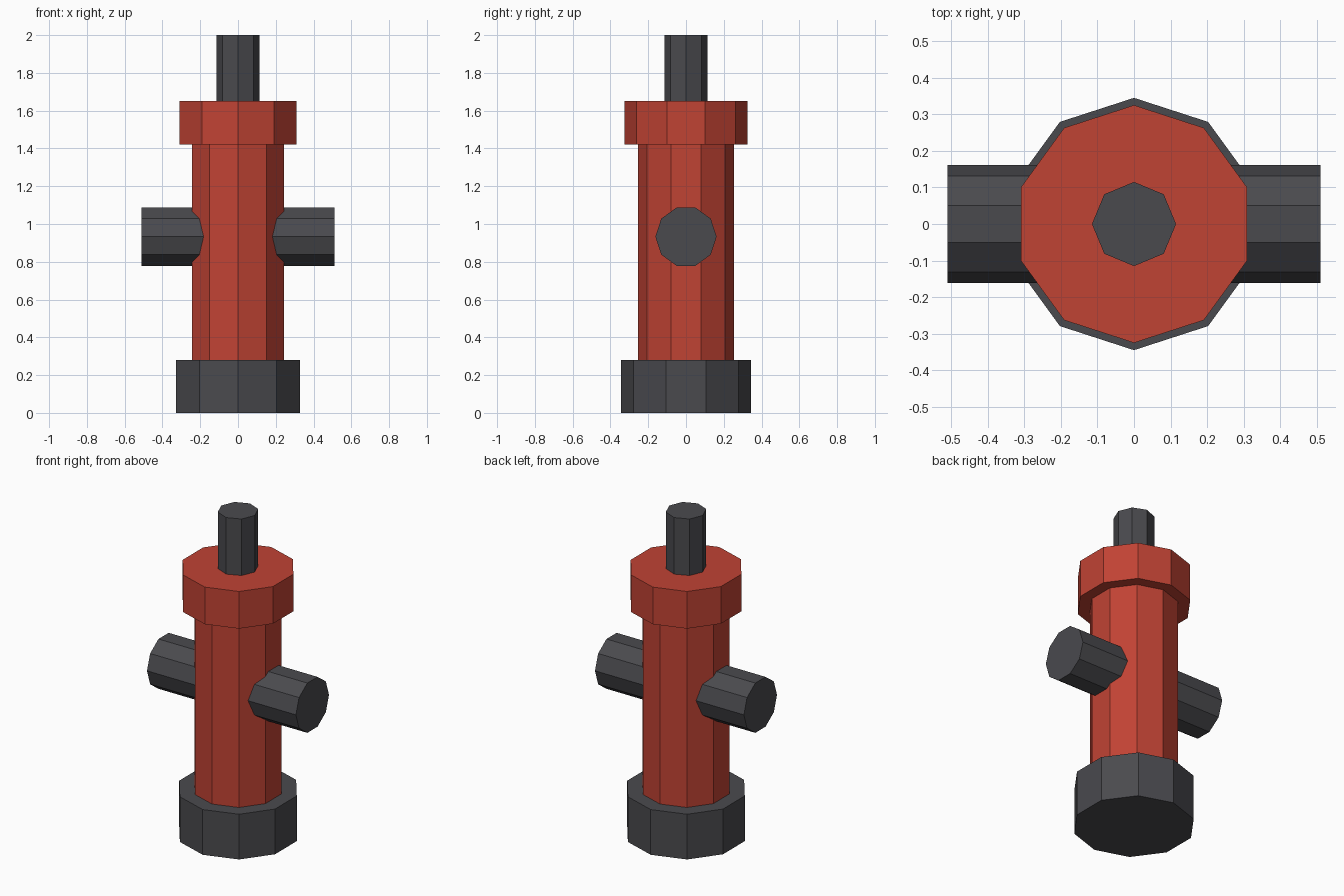
import bpy, bmesh
from math import sin, cos, pi, radians
from mathutils import Matrix

if "Cube" in bpy.data.objects:
    bpy.data.objects.remove(bpy.data.objects["Cube"], do_unlink=True)


def material(name, rgb):
    mat = bpy.data.materials.new(name)
    mat.use_nodes = True
    mat.diffuse_color = (*rgb, 1)
    mat.node_tree.nodes["Principled BSDF"].inputs["Base Color"].default_value = (*rgb, 1)
    return mat


red = material("hydrant red", (0.53, 0.056, 0.034))
gray = material("dark gray", (0.068, 0.068, 0.076))


def prism(name, sides, radius, bottom, top, mat, transform=Matrix()):
    """Flat-sided closed cylinder with a corner pointing along y."""
    bm = bmesh.new()
    ring = [bm.verts.new((radius * sin(2 * pi * i / sides),
                          radius * cos(2 * pi * i / sides), bottom))
            for i in range(sides)]
    face = bm.faces.new(ring)
    upper = bmesh.ops.extrude_face_region(bm, geom=[face], use_keep_orig=True)["geom"]
    verts = [v for v in upper if isinstance(v, bmesh.types.BMVert)]
    bmesh.ops.translate(bm, verts=verts, vec=(0, 0, top - bottom))
    bmesh.ops.recalc_face_normals(bm, faces=bm.faces)
    mesh = bpy.data.meshes.new(name)
    bm.to_mesh(mesh)
    bm.free()
    mesh.materials.append(mat)
    obj = bpy.data.objects.new(name, mesh)
    obj.matrix_world = transform
    bpy.context.collection.objects.link(obj)


# Upright parts, from the ground up
prism("base", 10, 0.345, 0, 0.28, gray)
prism("column", 10, 0.255, 0.28, 1.42, red)
prism("cap", 10, 0.325, 1.42, 1.65, red)
prism("top_stem", 8, 0.115, 1.65, 2.0, gray)

# Side outlets, starting inside the column
for side, sign in (("left", 1), ("right", -1)):
    place = Matrix.Translation((0, 0, 0.933)) @ Matrix.Rotation(radians(90 * sign), 4, "Y")
    prism(side + "_outlet", 10, 0.162, 0.15, 0.51, gray, place)
